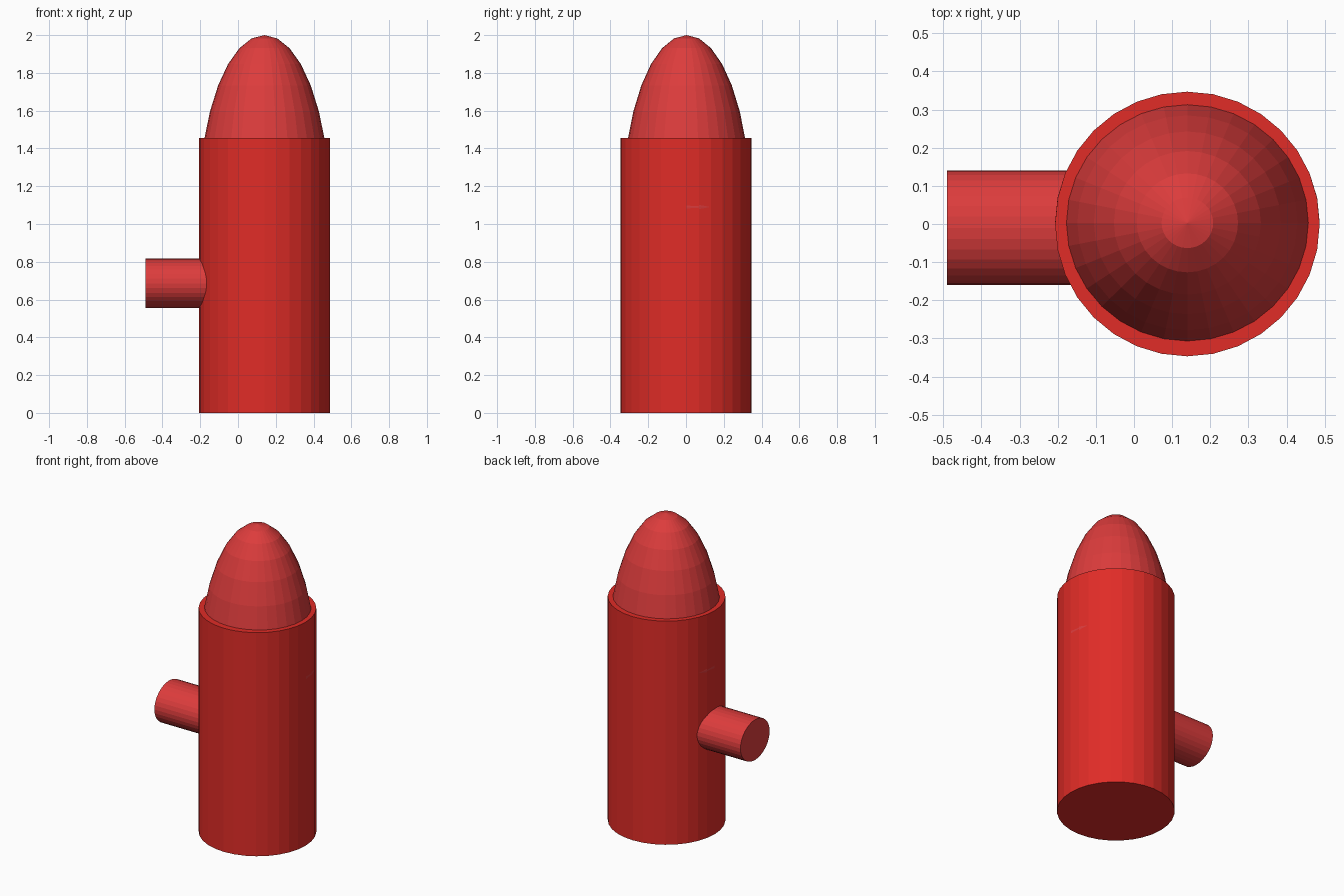
import bpy
from math import pi

if "Cube" in bpy.data.objects:
    bpy.data.objects.remove(bpy.data.objects["Cube"])


def paint(name, color):
    mat = bpy.data.materials.new(name)
    mat.diffuse_color = color
    mat.use_nodes = True
    mat.node_tree.nodes["Principled BSDF"].inputs["Base Color"].default_value = mat.diffuse_color
    return mat


def finish(name, mat):
    obj = bpy.context.object
    obj.name = name
    obj.data.materials.append(mat)
    return obj


red = paint("red", (0.75, 0.025, 0.02, 1))
light_red = paint("light_red", (0.72, 0.045, 0.045, 1))
CX = 0.14

# upright barrel
bpy.ops.mesh.primitive_cylinder_add(vertices=32, radius=0.347, depth=1.455,
                                    location=(CX, 0, 0.7275))
finish("barrel", red)

# stretched sphere rising out of the barrel as a domed cap
bpy.ops.mesh.primitive_uv_sphere_add(segments=32, ring_count=16, radius=1,
                                     location=(CX, 0.003, 1.09))
finish("dome_cap", light_red).scale = (0.347, 0.339, 0.91)

# side outlet, slightly oval, sunk into the barrel
bpy.ops.mesh.primitive_cylinder_add(vertices=32, radius=1, depth=0.59,
                                    location=(-0.195, -0.01, 0.686),
                                    rotation=(0, pi / 2, 0))
finish("side_outlet", light_red).scale = (0.131, 0.15, 1)
